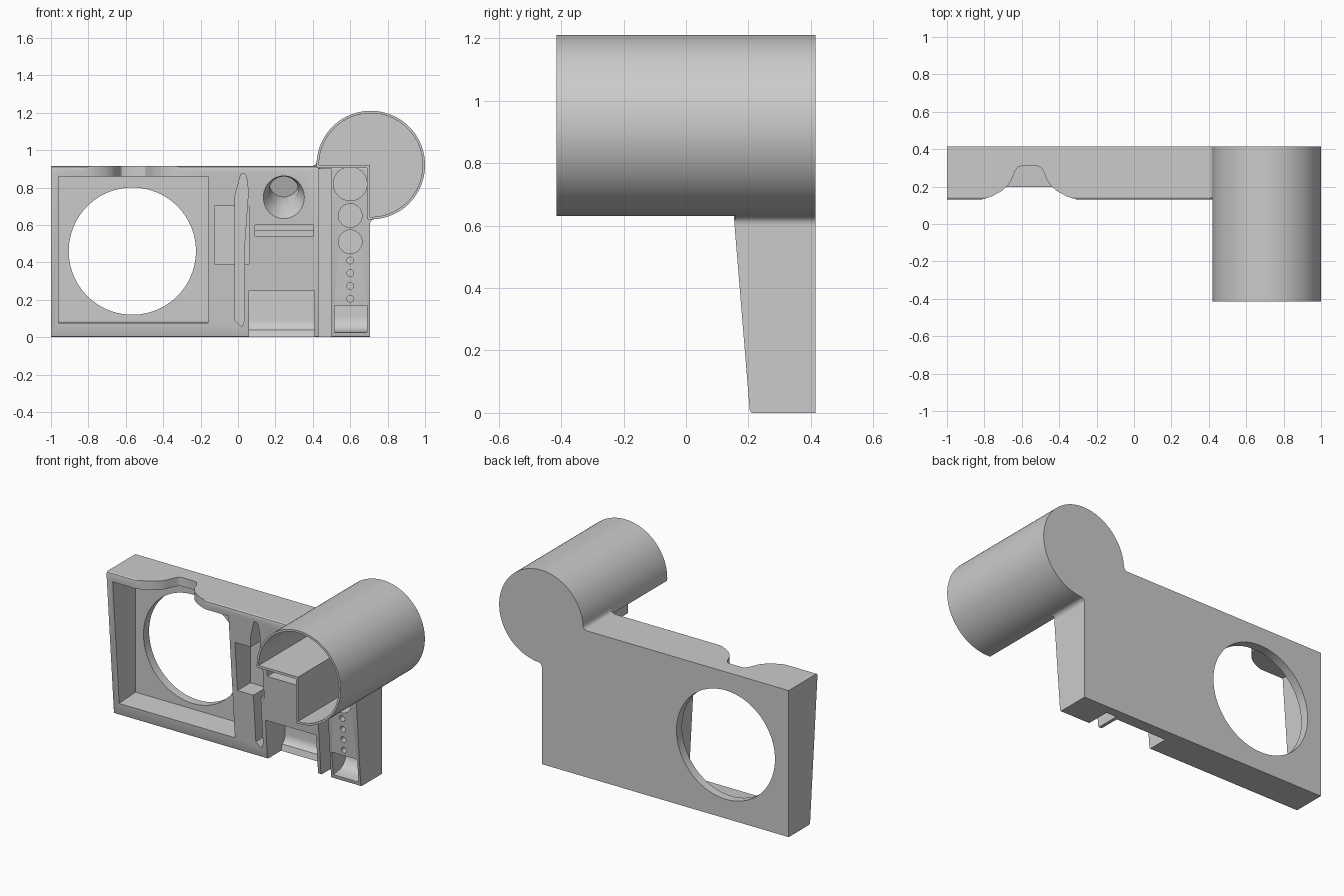
import bpy, bmesh
from math import sin, cos, radians
from mathutils import Matrix, Vector

if "Cube" in bpy.data.objects:
    bpy.data.objects.remove(bpy.data.objects["Cube"])


def prism(name, pts, a, b, axis):
    """Extrude a closed profile: (x, z) points along y, (y, z) along x, (x, y) along z."""
    def place(p, t):
        return {'y': (p[0], t, p[1]), 'x': (t, p[0], p[1]), 'z': (p[0], p[1], t)}[axis]
    bm = bmesh.new()
    lo = [bm.verts.new(place(p, a)) for p in pts]
    hi = [bm.verts.new(place(p, b)) for p in pts]
    n = len(pts)
    bm.faces.new(lo)
    bm.faces.new(hi[::-1])
    for i in range(n):
        bm.faces.new((lo[i], hi[i], hi[(i + 1) % n], lo[(i + 1) % n]))
    return to_object(name, bm)


def to_object(name, bm):
    bmesh.ops.recalc_face_normals(bm, faces=bm.faces)
    me = bpy.data.meshes.new(name)
    bm.to_mesh(me)
    bm.free()
    ob = bpy.data.objects.new(name, me)
    bpy.context.collection.objects.link(ob)
    return ob


def arc(cx, cy, r, a0, a1, n):
    return [(cx + r * cos(radians(a0 + (a1 - a0) * i / n)),
             cy + r * sin(radians(a0 + (a1 - a0) * i / n))) for i in range(n + 1)]


def rect(x0, x1, z0, z1):
    return [(x0, z0), (x1, z0), (x1, z1), (x0, z1)]


def boolean(target, tool, op='DIFFERENCE'):
    m = target.modifiers.new(op, 'BOOLEAN')
    m.operation, m.solver, m.object = op, 'EXACT', tool
    bpy.context.view_layer.objects.active = target
    bpy.ops.object.modifier_apply(modifier=m.name)
    bpy.data.objects.remove(tool)


def cut(pts, y1, y0=-0.1):
    boolean(holder, prism("cutter", pts, y0, y1, 'y'))


def cut_round(x, z, r, y1, n=48):
    cut(arc(x, z, r, 0, 360 - 360 / n, n - 1), y1)


# wall plate with a leaning front and rounded front edges
holder = prism("wall_holder", [(0.415, 0), (0.213, 0), (0.207, 0.003), (0.204, 0.01),
                               (0.131, 0.90), (0.134, 0.911), (0.142, 0.915), (0.415, 0.915)],
               -1, 0.705, 'x')

# large tray with round opening
tray = [(-0.0, 0.065), (0.36, 0.085), (0.36, 0.86), (0.0, 0.86)]
boolean(holder, prism("cutter", tray, -0.96, -0.16, 'x'))
cut_round(-0.565, 0.46, 0.34, 0.6, 96)

# finger notch in the top rim
half = [(0.29, 0.128), (0.25, 0.132), (0.20, 0.148), (0.15, 0.175), (0.115, 0.205),
        (0.095, 0.235), (0.075, 0.285), (0.062, 0.303), (0.045, 0.31)]
notch = [(-0.56 - x, y) for x, y in half] + [(-0.56 + x, y) for x, y in half[::-1]]
notch += [(-0.27, 0.0), (-0.85, 0.0)]
boolean(holder, prism("cutter", notch, 0.84, 1.0, 'z'))

# slim tool slot and its side pocket
cut(rect(-0.125, 0.06, 0.39, 0.70), 0.30)
cut([(0.02, 0.055), (0.035, 0.09), (0.035, 0.5), (0.055, 0.78), (0.045, 0.86), (0.035, 0.875),
     (0.015, 0.87), (-0.015, 0.76), (-0.015, 0.09)], 0.34)

# tilted round socket with flared mouth
for r1, r2, depth, shift in ((0.078, 0.078, 0.34, 0), (0.135, 0.075, 0.13, 0)):
    bm = bmesh.new()
    bmesh.ops.create_cone(bm, cap_ends=True, segments=48, radius1=r1, radius2=r2, depth=depth,
                          matrix=Matrix.Translation((0.245, 0.15, 0.765)) @
                          Matrix.Rotation(radians(-70), 4, 'X'))
    boolean(holder, to_object("cutter", bm))

# flat slot, and scoop open at the bottom
cut(rect(0.09, 0.405, 0.54, 0.60), 0.30)
cut(rect(0.09, 0.405, 0.57, 0.60), 0.34)
scoop = [(0, 0.25), (0.38, 0.25), (0.38, 0.09)] + arc(0.32, 0.09, 0.06, -10, -60, 5)
scoop += [(0.34, 0.0), (0.34, -0.1), (0, -0.1)]
boolean(holder, prism("cutter", scoop, 0.06, 0.41, 'x'))

# long groove beside a thin divider
cut([(0.43, -0.1), (0.50, -0.1), (0.50, 0.902), (0.43, 0.902)], 0.36)

# column of round sockets
for z, r, d in ((0.82, 0.09, 0.36), (0.65, 0.063, 0.34), (0.51, 0.063, 0.34)):
    cut_round(0.60, z, r, d)
for z in (0.41, 0.342, 0.274, 0.206):
    cut_round(0.60, z, 0.018, 0.32, 24)

# small scoop under the column
scoop = [(0, 0.17), (0.33, 0.17), (0.33, 0.11)] + arc(0.25, 0.11, 0.08, -10, -75, 6)
scoop += [(0.22, 0.025), (0, 0.025)]
boolean(holder, prism("cutter", scoop, 0.515, 0.69, 'x'))

# three-quarter tube with closed back
CX, CZ = 0.71, 0.92
tube = prism("tube", arc(CX, CZ, 0.29, -94, 183, 110) + [(0.69, 0.905)], -0.415, 0.415, 'y')
boolean(tube, prism("cutter", arc(CX, CZ, 0.277, -91, 180, 108) + [(0.705, 0.92)],
                    -0.5, 0.40, 'y'))
boolean(holder, tube, 'UNION')

# fillets where plate meets tube
top = [(0.44, 0.90)] + [(0.425, 0.95)] + arc(0.393, 0.943, 0.028, 0, -90, 6) + [(0.393, 0.90)]
side = [(0.69, 0.645)] + [(0.74, 0.637)] + arc(0.733, 0.603, 0.028, 90, 180, 6) + [(0.69, 0.603)]
prism("top_fillet", top, 0.14, 0.4149, 'y')
prism("side_fillet", side, 0.157, 0.4149, 'y')

# smooth shading with sharp edges kept
for ob in bpy.context.scene.objects:
    ob.select_set(True)
bpy.context.view_layer.objects.active = holder
bpy.ops.object.shade_smooth_by_angle(angle=radians(25))
